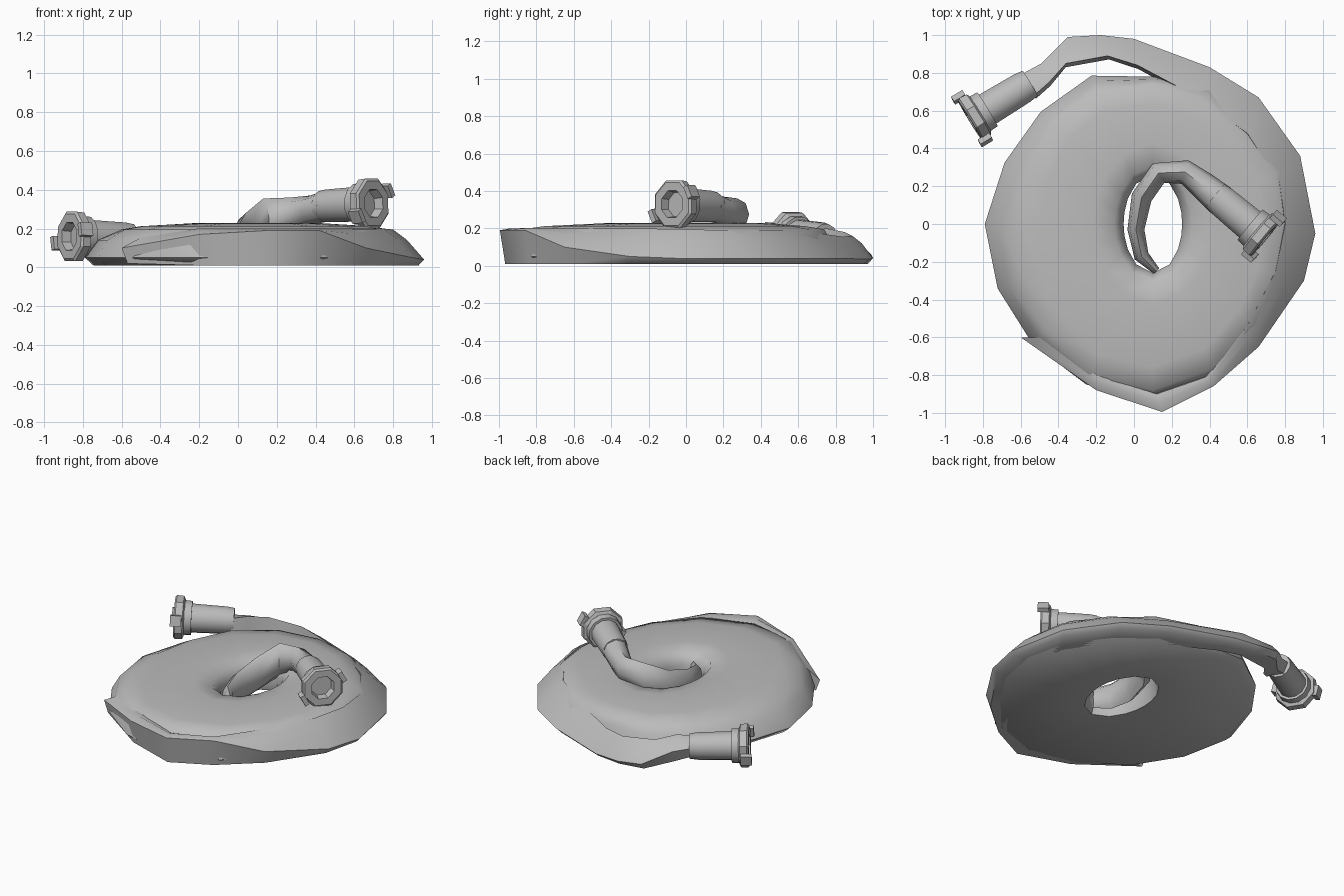
import bpy, bmesh
from math import sin, cos, pi, radians
from mathutils import Vector, Matrix

if "Cube" in bpy.data.objects:
    bpy.data.objects.remove(bpy.data.objects["Cube"])

grey = bpy.data.materials.new("plain grey")
grey.use_nodes = True
grey.diffuse_color = (0.5, 0.5, 0.5, 1)
grey.node_tree.nodes["Principled BSDF"].inputs["Base Color"].default_value = (0.5, 0.5, 0.5, 1)


def finish(name, bm, angle):
    bmesh.ops.recalc_face_normals(bm, faces=bm.faces)
    mesh = bpy.data.meshes.new(name)
    bm.to_mesh(mesh)
    bm.free()
    mesh.materials.append(grey)
    ob = bpy.data.objects.new(name, mesh)
    bpy.context.collection.objects.link(ob)
    bpy.ops.object.select_all(action="DESELECT")
    ob.select_set(True)
    bpy.context.view_layer.objects.active = ob
    bpy.ops.object.shade_smooth_by_angle(angle=radians(angle))
    return ob


def loft(name, rings, closed=False, angle=50):
    """Skin a row of equal point rings, capped or joined end to start."""
    bm = bmesh.new()
    rows = [[bm.verts.new(p) for p in ring] for ring in rings]
    pairs = list(zip(rows, rows[1:]))
    if closed:
        pairs.append((rows[-1], rows[0]))
    else:
        bm.faces.new(rows[0])
        bm.faces.new(rows[-1])
    for a, b in pairs:
        for i in range(len(a)):
            j = (i + 1) % len(a)
            bm.faces.new((a[i], a[j], b[j], b[i]))
    return finish(name, bm, angle)


# Coil: a slumped disc with an oval hole
wide = [.80, .79, .77, .80, .78, .85, .84, .85, .89, .89, .90, .92, .93, .89, .80, .80]
crown = [.68, .70, .67, .71, .74, .76, .74, .70, .70, .74, .80, .87, .88, .83, .75, .70]
spokes = []
for i, (w, t) in enumerate(zip(wide, crown)):
    a = i * pi / 8
    hole = 1 / ((cos(a) / .155) ** 2 + (sin(a) / .26) ** 2) ** .5
    section = [(hole + .03, .01), (w * .95, .01), (w, .05), (t + .65 * (w - t), .14),
               (t, .195), (t * .86, .212), (hole + .17, .228), (hole + .05, .21), (hole, .14)]
    spokes.append([(.1 + r * cos(a), r * sin(a), z) for r, z in section])
loft("coiled_hose", spokes, closed=True)

# Outer turn: wraps the front and right, then leaves the coil at the back
# each station: outer x, y, z, inner x, y, z, underside z
stations = [
    (-.60, -.60, .10, -.42, -.60, .17, .02), (-.20, -.88, .17, -.20, -.80, .20, .01),
    (.15, -.995, .19, .12, -.90, .18, .01), (.42, -.86, .19, .38, -.81, .185, .01),
    (.66, -.65, .10, .60, -.54, .20, .01), (.90, -.30, .05, .75, -.25, .20, .01),
    (.96, -.05, .04, .80, .0, .195, .01), (.88, .36, .04, .77, .22, .19, .01),
    (.66, .67, .04, .60, .48, .19, .01), (.40, .83, .04, .34, .67, .18, .01),
    (.0, .98, .035, .02, .84, .155, .01), (-.18, 1.0, .04, -.14, .89, .16, .01),
    (-.35, .99, .06, -.36, .85, .18, .02), (-.49, .85, .13, -.45, .75, .20, .05),
    (-.60, .79, .16, -.53, .68, .19, .09)]
rings = []
for ox, oy, oz, ix, iy, iz, low in stations:
    out, inn = Vector((ox, oy, oz)), Vector((ix, iy, iz))
    flat = Vector((ox - ix, oy - iy, 0)).normalized()
    under = out - flat * .03
    under.z = low
    ridge = inn.lerp(out, .45) + Vector((0, 0, .015))
    heel = inn - flat * .02
    heel.z = low
    side = inn - flat * .01
    side.z = (iz + low) / 2
    rings.append([under, out, ridge, inn, side, heel])
loft("outer_hose_turn", rings)

# Inner turn: climbs out of the hole and bends over the disc
# each station: x, y, underside z, top z, half width
path = [(.12, -.25, .03, .17, .02), (.04, -.17, .02, .20, .04), (.01, -.03, .02, .23, .045),
        (.04, .14, .05, .28, .055), (.13, .27, .13, .355, .06), (.27, .275, .19, .36, .065),
        (.37, .20, .22, .37, .075), (.46, .125, .235, .40, .085)]
rings = []
for k, (x, y, low, top, half) in enumerate(path):
    p, q = path[max(k - 1, 0)], path[min(k + 1, len(path) - 1)]
    run = Vector((q[0] - p[0], q[1] - p[1], 0)).normalized()
    side = Vector((run.y, -run.x, 0))
    mid, rise = (low + top) / 2, (top - low) / 2
    rings.append([Vector((x, y, mid + rise * sin(a))) + side * half * cos(a)
                  for a in [n * pi / 4 for n in range(8)]])
loft("inner_hose_turn", rings)


def coupling(name, start, end, tilt):
    """Sleeve, collar, bevelled flange with a socket, and two hooked lugs."""
    start, end = Vector(start), Vector(end)
    length = (end - start).length
    axis = (end - start).normalized()
    side = axis.cross(Vector((0, 0, 1))).normalized()
    up = side.cross(axis)

    def ring(d, r, n):
        return [start + axis * d + (side * cos(a) + up * sin(a)) * r
                for a in [(k + .5) * 2 * pi / n for k in range(n)]]

    loft(name + "_sleeve", [ring(d, r, 12) for d, r in
         ((0, .08), (.05, .087), (length - .11, .092), (length - .11, .108), (length - .05, .112))], angle=35)
    loft(name + "_flange", [ring(length + d, r, 8) for d, r in
         ((-.065, .115), (-.055, .135), (-.01, .138), (0, .125), (0, .078), (-.05, .07))], angle=20)
    for sign in (-1, 1):
        a = radians(tilt)
        radial = (side * cos(a) + up * sin(a)) * sign
        across = axis.cross(radial)
        frame = Matrix((radial, across, axis)).transposed().to_4x4()
        frame.translation = end + radial * .138 - axis * .015
        bm = bmesh.new()
        bmesh.ops.create_cube(bm, size=1, matrix=frame @ Matrix.Diagonal((.03, .07, .07, 1)))
        finish(name + ("_left_lug" if sign > 0 else "_right_lug"), bm, 20)


coupling("upper_coupling", (.43, .15, .315), (.70, -.075, .33), 152)
coupling("lower_coupling", (-.55, .745, .145), (-.87, .55, .16), 165)
